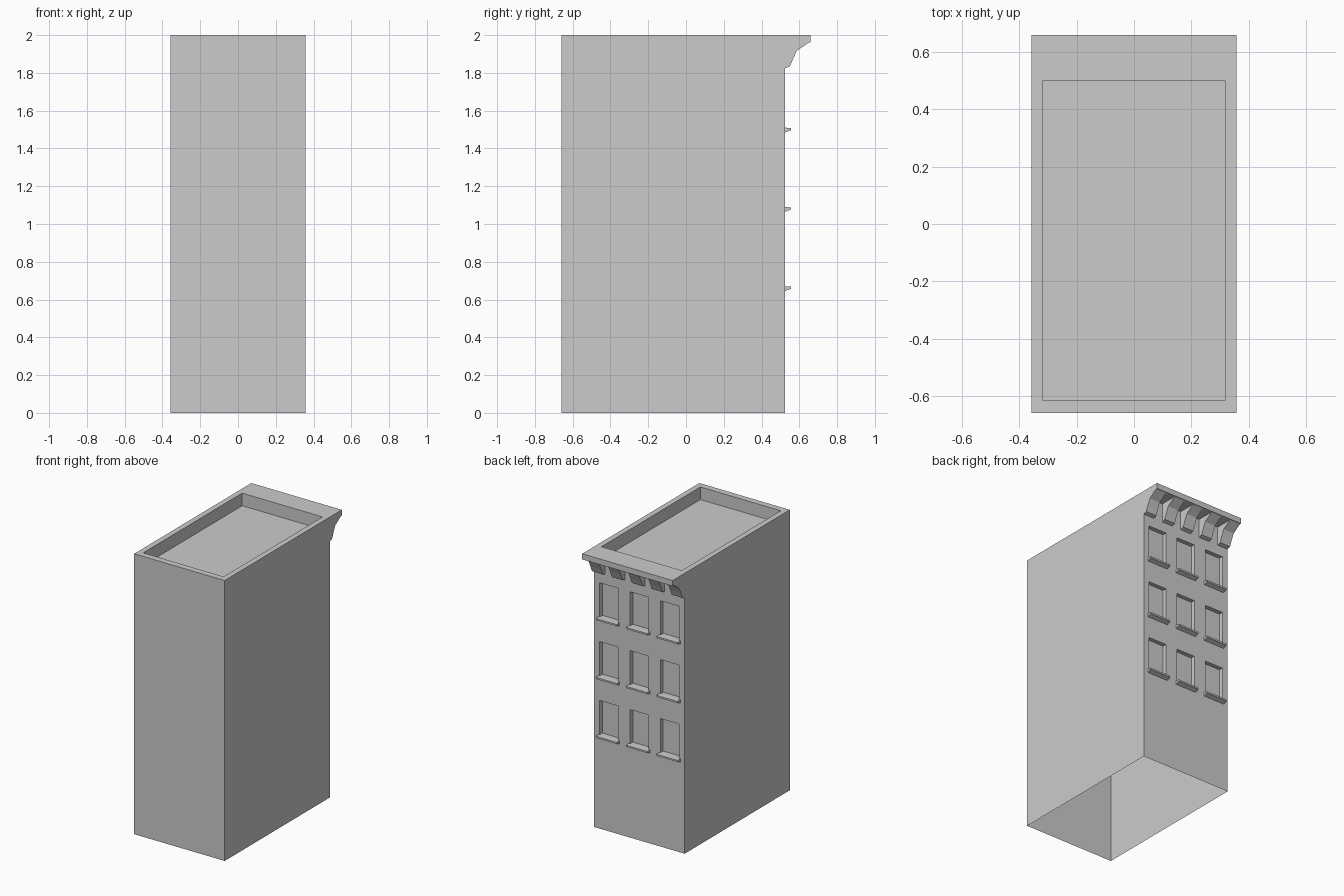
import bpy, bmesh

if "Cube" in bpy.data.objects:
    bpy.data.objects.remove(bpy.data.objects["Cube"])

W = 0.357                     # half width of the building
BACK, WALL, EAVE = -0.66, 0.525, 0.66
H = 2.0
WINDOW_X = (-0.24, 0.0, 0.24)
SILL_TOPS = (0.67, 1.09, 1.51)
WIN_HALF, WIN_H, WIN_DEPTH = 0.073, 0.243, 0.03


def finish(bm, name):
    bmesh.ops.remove_doubles(bm, verts=bm.verts, dist=1e-5)
    bmesh.ops.recalc_face_normals(bm, faces=bm.faces)
    mesh = bpy.data.meshes.new(name)
    bm.to_mesh(mesh)
    bm.free()
    obj = bpy.data.objects.new(name, mesh)
    bpy.context.collection.objects.link(obj)
    return obj


def quad(bm, *pts):
    return bm.faces.new([bm.verts.new(p) for p in pts])


def sink(bm, face, offset):
    """Press a face into the surface, leaving side walls."""
    bmesh.ops.inset_individual(bm, faces=[face], thickness=0)
    bmesh.ops.translate(bm, verts=face.verts, vec=offset)


def prism(name, profile, x0, x1):
    """Extrude a (y, z) profile along x."""
    bm = bmesh.new()
    face = bm.faces.new([bm.verts.new((x0, y, z)) for y, z in profile])
    new = bmesh.ops.extrude_face_region(bm, geom=[face])["geom"]
    verts = [g for g in new if isinstance(g, bmesh.types.BMVert)]
    bmesh.ops.translate(bm, verts=verts, vec=(x1 - x0, 0, 0))
    return finish(bm, name)


# Shell: open-bottomed plain walls and a sunken roof
bm = bmesh.new()
quad(bm, (-W, BACK, 0), (W, BACK, 0), (W, BACK, H), (-W, BACK, H))
quad(bm, (W, BACK, 0), (W, WALL, 0), (W, WALL, H), (W, BACK, H))
quad(bm, (-W, WALL, 0), (-W, BACK, 0), (-W, BACK, H), (-W, WALL, H))
roof = quad(bm, (-W, BACK, H), (W, BACK, H), (W, WALL, H), (-W, WALL, H))
bmesh.ops.inset_individual(bm, faces=[roof], thickness=0.02)
for v in roof.verts:
    v.co.x = 0.317 if v.co.x > 0 else -0.317
    v.co.y = 0.5 if v.co.y > 0 else -0.615
sink(bm, roof, (0, 0, -0.09))

# Facade: grid of panels with the window panels pressed in
xs = [-W] + [c + s * WIN_HALF for c in WINDOW_X for s in (-1, 1)] + [W]
zs = [0] + [z + d for z in SILL_TOPS for d in (0, WIN_H)] + [H]
windows = []
for i in range(len(xs) - 1):
    for j in range(len(zs) - 1):
        x0, x1, z0, z1 = xs[i], xs[i + 1], zs[j], zs[j + 1]
        f = quad(bm, (x1, WALL, z0), (x0, WALL, z0), (x0, WALL, z1), (x1, WALL, z1))
        if i % 2 and j % 2:
            windows.append(f)
for f in windows:
    sink(bm, f, (0, -WIN_DEPTH, 0))
finish(bm, "building_shell")

# Window sills
for z in SILL_TOPS:
    for c in WINDOW_X:
        prism("window_sill", [(WALL, z), (0.555, z - 0.002), (0.555, z - 0.014),
                              (0.543, z - 0.018), (WALL, z - 0.025)],
              c - 0.083, c + 0.083)

# Cornice slab and its five brackets
prism("cornice_slab", [(WALL, H), (EAVE, H), (EAVE, 1.96), (WALL, 1.96)], -W, W)
BRACKET_W = 0.085
step = (2 * W - BRACKET_W) / 4
for i in range(5):
    x = -W + i * step
    prism("cornice_bracket", [(WALL, 1.96), (0.65, 1.96), (0.587, 1.917), (0.567, 1.875),
                              (0.55, 1.834), (WALL, 1.825)], x, x + BRACKET_W)
